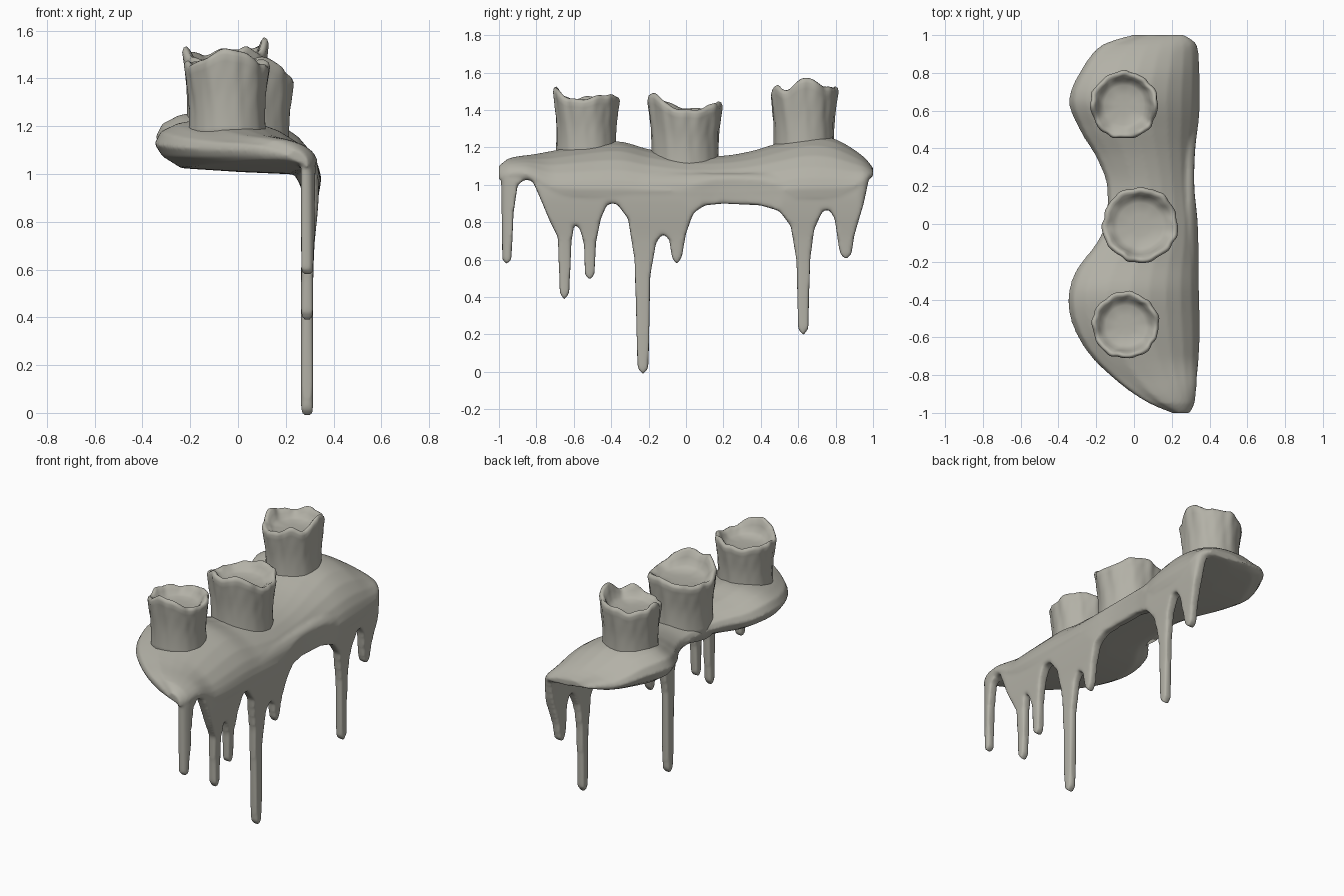
import bpy, bmesh, math

if "Cube" in bpy.data.objects:
    bpy.data.objects.remove(bpy.data.objects["Cube"])

wax = bpy.data.materials.new("grey_beige_wax")
wax.diffuse_color = (0.45, 0.44, 0.385, 1)
wax.use_nodes = True
wax.node_tree.nodes["Principled BSDF"].inputs["Base Color"].default_value = wax.diffuse_color


def curve(keys, v):
    """Smooth lookup through (position, value) keys."""
    n = len(keys)
    i = 0
    while i < n - 2 and v > keys[i + 1][0]:
        i += 1

    def slope(k):
        a, b = keys[max(k - 1, 0)], keys[min(k + 1, n - 1)]
        return (b[1] - a[1]) / (b[0] - a[0])
    (x0, y0), (x1, y1) = keys[i], keys[i + 1]
    d = x1 - x0
    t = min(max((v - x0) / d, 0), 1)
    return ((2*t**3 - 3*t*t + 1) * y0 + (t**3 - 2*t*t + t) * d * slope(i)
            + (3*t*t - 2*t**3) * y1 + (t**3 - t*t) * d * slope(i + 1))


def loft(bm, rings):
    rows = [[bm.verts.new(p) for p in r] for r in rings]
    n = len(rows[0])
    for a, b in zip(rows, rows[1:]):
        for i in range(n):
            bm.faces.new((a[i], a[(i + 1) % n], b[(i + 1) % n], b[i]))
    bm.faces.new(rows[0][::-1])
    bm.faces.new(rows[-1])


def finish(bm, name):
    bmesh.ops.recalc_face_normals(bm, faces=bm.faces)
    me = bpy.data.meshes.new(name)
    bm.to_mesh(me)
    bm.free()
    me.materials.append(wax)
    me.shade_smooth()
    ob = bpy.data.objects.new(name, me)
    bpy.context.collection.objects.link(ob)
    return ob


def melt(ob, size, steps):
    """Fuse overlapping shells and round them off."""
    m = ob.modifiers.new("fuse", 'REMESH')
    m.mode, m.voxel_size, m.use_smooth_shade = 'VOXEL', size, True
    m = ob.modifiers.new("soften", 'SMOOTH')
    m.factor, m.iterations = .5, steps


# Wax pool: outline and heights along y
LEFT = [(-1, .2), (-.95, .08), (-.85, -.07), (-.7, -.23), (-.55, -.32), (-.4, -.35),
        (-.25, -.31), (-.1, -.2), (0, -.155), (.2, -.145), (.35, -.2), (.5, -.29),
        (.65, -.345), (.8, -.29), (.95, -.17), (1, -.02)]
RIGHT = [(-1, .295), (-.95, .32), (-.8, .335), (-.6, .348), (-.3, .343), (0, .338), (.2, .32),
         (.4, .325), (.6, .347), (.88, .343), (.96, .325), (1, .27)]
TOP = [(-1, 1.1), (-.95, 1.14), (-.8, 1.165), (-.5, 1.22), (-.35, 1.23), (-.2, 1.19),
       (0, 1.155), (.2, 1.155), (.35, 1.18), (.5, 1.225), (.65, 1.265), (.78, 1.25),
       (.88, 1.2), (.96, 1.14), (1, 1.09)]
UNDER = [(-1, 1.06), (-.8, 1.04), (-.4, 1.02), (0, 1.02), (.6, 1.04), (1, 1.06)]
LIP = [(-1, 1.03), (-.85, 1.04), (-.7, .95), (0, .93), (.7, .93), (.9, .96), (1, 1.05)]

# Curtain with drips: lower edge (y, z), extruded in x
EDGE = [(-.99, 1.05), (-.985, .8), (-.982, .6), (-.958, .575), (-.933, .6), (-.922, .85),
        (-.9, 1), (-.86, 1.03), (-.82, 1.02), (-.78, .93), (-.73, .81), (-.685, .72),
        (-.675, .42), (-.65, .385), (-.624, .42), (-.612, .7), (-.595, .8), (-.565, .76),
        (-.545, .68), (-.54, .52), (-.515, .49), (-.49, .52), (-.48, .7), (-.455, .82),
        (-.42, .9), (-.37, .9), (-.31, .82), (-.275, .6), (-.259, .02), (-.23, -.014),
        (-.201, .02), (-.19, .52), (-.16, .69), (-.125, .74), (-.09, .71), (-.075, .61),
        (-.05, .575), (-.023, .61), (0, .74), (.04, .85), (.1, .89), (.2, .9), (.4, .89),
        (.5, .86), (.56, .78), (.59, .6), (.6, .23), (.627, .193), (.654, .23), (.664, .6),
        (.685, .76), (.73, .86), (.765, .87), (.795, .82), (.815, .68), (.825, .63),
        (.855, .6), (.885, .63), (.9, .73), (.95, .9), (.98, 1.04)]
OUTER = [(-.1, .312), (.5, .312), (.7, .318), (.85, .332), (.96, .336), (1.02, .325), (1.07, .29)]
bm = bmesh.new()
a, b = [[bm.verts.new((x, y, z)) for y, z in EDGE]
        + [bm.verts.new((x, y, 1.06)) for y in (.96, .5, 0, -.5, -.97)] for x in (.264, .314)]
bm.faces.new(a[::-1])
bm.faces.new(b)
for i in range(len(a)):
    j = (i + 1) % len(a)
    bm.faces.new((a[i], a[j], b[j], b[i]))
curtain = finish(bm, "curtain_helper")
melt(curtain, .01, 3)
bm = bmesh.new()
bm.from_object(curtain, bpy.context.evaluated_depsgraph_get())
bpy.data.objects.remove(curtain)
for v in bm.verts:      # curtain leans out under the pool's rolled edge
    shift = min(curve(OUTER, v.co.z), curve(RIGHT, v.co.y) - .003) - .312
    v.co.x += shift * min(max((v.co.x - .264) / .045, 0.35), 1)

# Pool body
rings = []
for k in range(81):
    y = -1 + k / 40
    l, r, zt, zb, lip = (curve(c, y) for c in (LEFT, RIGHT, TOP, UNDER, LIP))
    zm, drop = (zt + zb) / 2, zt - lip
    section = [(0, zm), (.04, zm + .5 * (zt - zm)), (.14, zt - .02), (.3, zt), (.48, zt),
               (.62, zt - .06 * drop), (.75, zt - .17 * drop), (.86, zt - .33 * drop),
               (.94, zt - .52 * drop), (.98, zt - .68 * drop), (1, zt - .84 * drop),
               (.99, lip), (.9, lip), (.84, zb - .02),
               (.5, zb - .01), (.16, zb + .005), (.05, zm - .5 * (zm - zb))]
    rings.append([(l + (r - l) * t, y, z) for t, z in section])
body = bmesh.new()
loft(body, rings)
body = finish(body, "body_helper")
bm.from_mesh(body.data)
bpy.data.objects.remove(body)
me = bpy.data.meshes.new("wax_pool_with_drips")
bm.to_mesh(me)
bm.free()
me.materials.clear()
me.materials.append(wax)
pool = bpy.data.objects.new("wax_pool_with_drips", me)
bpy.context.collection.objects.link(pool)
melt(pool, .01, 4)


# Candle stubs: wavy hollow tops, rim heights every 30 degrees from +x
def candle(name, cx, cy, r, base, rim):
    keys = [(30 * (i - 2), rim[(i - 2) % 12]) for i in range(17)]
    low = sum(rim) / 12 - .065
    rings = []
    # (radius factor, share of height, inside?)
    prof = [(.96, 0, 0), (.93, .2, 0), (.92, .4, 0), (.93, .5, 0), (.94, .6, 0), (.97, .7, 0),
            (.99, .8, 0), (1.01, .87, 0), (1.03, .94, 0), (1.0, .985, 0), (.94, 1, 0),
            (.87, .97, 0), (.8, .6, 1), (.72, .25, 1), (.6, .08, 1), (.3, 0, 1), (.05, 0, 1)]
    for f, h, inside in prof:
        ring = []
        for k in range(96):
            deg = k * 3.75
            th = math.radians(deg)
            top = curve(keys, deg) + .004 * math.sin(9 * th + cx * 30)
            z = low + (top - low) * h if inside else base + (top - base) * h
            ripple = (.012 * math.sin(5 * th + cx * 40 + 2 * h)
                      + .013 * math.sin(11 * th + 4 * h + cy * 9)
                      + .009 * math.sin(18 * th - 5 * h + cy * 20) * math.sin(9 * h + 2 * th))
            rr = r * f * (1 + ripple * (h if inside else .3 + h))
            ring.append((cx + rr * math.cos(th), cy + rr * math.sin(th), z))
        rings.append(ring)
    bm = bmesh.new()
    loft(bm, rings)
    finish(bm, name)


candle("back_candle", -.052, .63, .174, 1.12,
       [1.575, 1.54, 1.52, 1.525, 1.5, 1.51, 1.53, 1.49, 1.48, 1.49, 1.53, 1.51])
candle("middle_candle", .032, -.005, .194, 1.05,
       [1.4, 1.41, 1.44, 1.44, 1.42, 1.41, 1.41, 1.44, 1.48, 1.47, 1.49, 1.43])
candle("front_candle", -.045, -.535, .172, 1.12,
       [1.46, 1.48, 1.48, 1.47, 1.46, 1.47, 1.47, 1.46, 1.49, 1.525, 1.5, 1.46])
